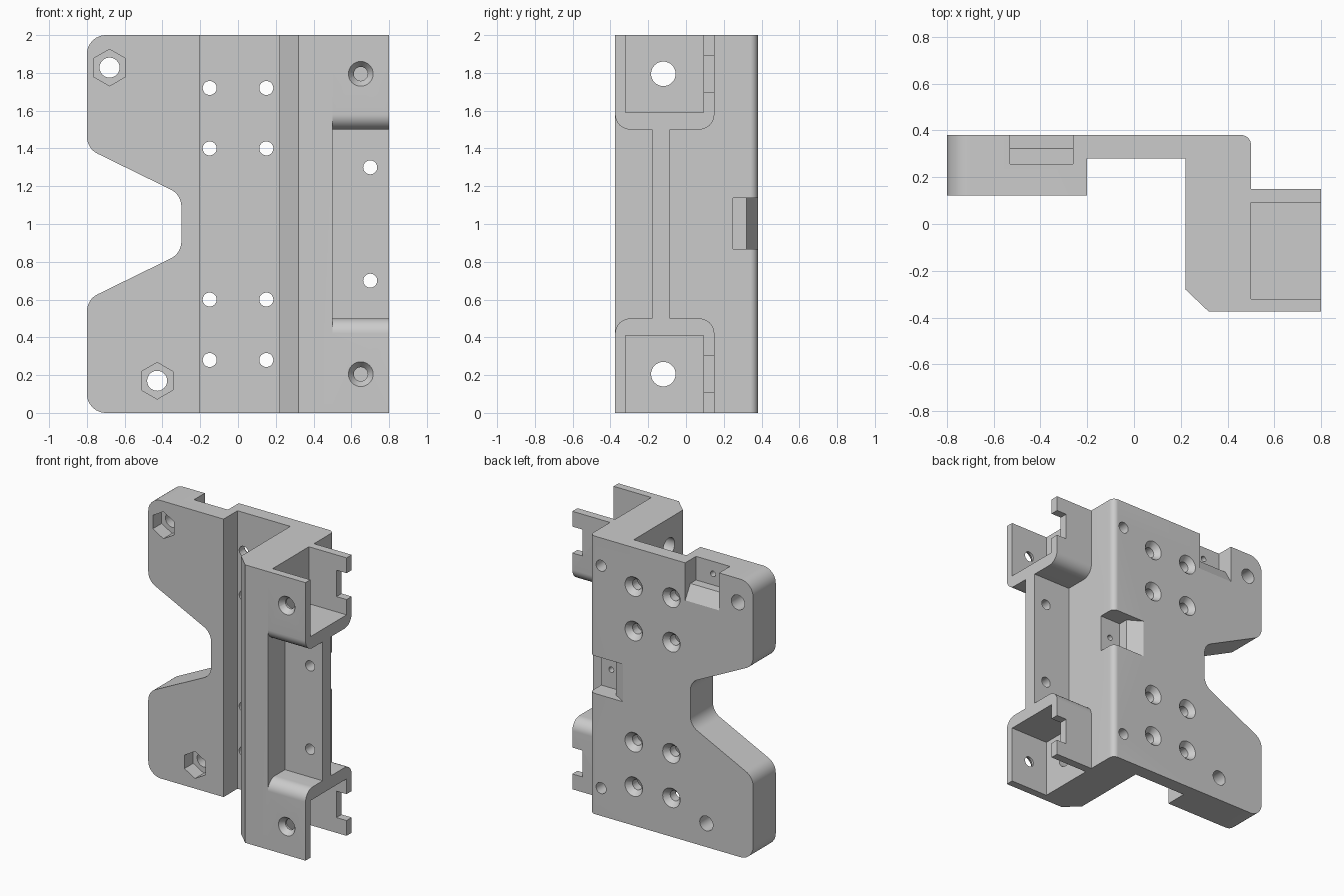
import bpy, bmesh, math
from mathutils import Vector, Matrix

cube = bpy.data.objects.get("Cube")
if cube:
    bpy.data.objects.remove(cube, do_unlink=True)

grey = bpy.data.materials.new("plain_grey")
grey.use_nodes = True
COLOR = (0.6, 0.6, 0.6, 1)
grey.diffuse_color = COLOR
grey.node_tree.nodes["Principled BSDF"].inputs["Base Color"].default_value = COLOR


def finish(name, bm):
    bmesh.ops.recalc_face_normals(bm, faces=bm.faces)
    mesh = bpy.data.meshes.new(name)
    bm.to_mesh(mesh)
    bm.free()
    mesh.materials.append(grey)
    obj = bpy.data.objects.new(name, mesh)
    bpy.context.collection.objects.link(obj)
    return obj


def fillet(points, steps=8):
    """Round each (u, v, radius) corner of an outline."""
    out = []
    for i, (u, v, *rest) in enumerate(points):
        p = Vector((u, v))
        if not rest:
            out.append(p)
            continue
        r = rest[0]
        a = (Vector(points[i - 1][:2]) - p).normalized()
        b = (Vector(points[(i + 1) % len(points)][:2]) - p).normalized()
        half = a.angle(b) / 2
        centre = p + (a + b).normalized() * r / math.sin(half)
        t = r / math.tan(half)
        start, end = p + a * t - centre, p + b * t - centre
        for k in range(steps + 1):
            spoke = start.lerp(end, k / steps)
            out.append(centre + spoke.normalized() * r)
    return out


def prism(name, points, axis, lo, hi):
    """Extrude an outline along an axis; the outline uses the other two axes."""
    place = {"x": lambda u, v, w: (w, u, v),
             "y": lambda u, v, w: (u, w, v),
             "z": lambda u, v, w: (u, v, w)}[axis]
    bm = bmesh.new()
    face = bm.faces.new([bm.verts.new(place(p[0], p[1], lo)) for p in fillet(points)])
    top = bmesh.ops.extrude_face_region(bm, geom=[face], use_keep_orig=True)["geom"]
    bmesh.ops.translate(bm, vec=place(0, 0, hi - lo),
                        verts=[g for g in top if isinstance(g, bmesh.types.BMVert)])
    return finish(name, bm)


def rect(u0, u1, v0, v1):
    return [(u0, v0), (u1, v0), (u1, v1), (u0, v1)]


def drill(start, direction, depth, r1, r2=None):
    """Round or tapered cutter running from start along direction."""
    d = Vector(direction)
    bm = bmesh.new()
    mat = Matrix.Translation(Vector(start) + d * depth / 2) @ d.to_track_quat("Z", "Y").to_matrix().to_4x4()
    bmesh.ops.create_cone(bm, cap_ends=True, segments=32, radius1=r1,
                          radius2=r1 if r2 is None else r2, depth=depth, matrix=mat)
    return finish("drill_cutter", bm)


def combine(target, other, operation):
    mod = target.modifiers.new("combine", "BOOLEAN")
    mod.operation = operation
    mod.solver = "EXACT"
    mod.object = other
    bpy.context.view_layer.objects.active = target
    bpy.ops.object.modifier_apply(modifier=mod.name)
    bpy.data.objects.remove(other, do_unlink=True)


def add(other):
    combine(bracket, other, "UNION")


def cut(other):
    combine(bracket, other, "DIFFERENCE")


BACK, FRONT = 0.38, -0.375
INTO_BACK, INTO_FRONT = (0, -1, 0), (0, 1, 0)

# Thin bridge and deep side block
bracket = prism("mounting_bracket", [
    (-0.25, 0.28), (0.22, 0.28), (0.22, -0.28), (0.32, FRONT),
    (0.5, FRONT), (0.5, BACK, 0.04), (-0.25, BACK)], "z", 0, 2)

# Thick plate with a tapered notch in its outer edge
add(prism("plate", [
    (-0.2, 0), (-0.8, 0, 0.1), (-0.8, 0.6, 0.1), (-0.3, 0.845, 0.1),
    (-0.3, 1.155, 0.1), (-0.8, 1.4, 0.1), (-0.8, 2, 0.1), (-0.2, 2)],
    "y", 0.122, BACK))

# Web joining the two sockets
add(prism("web", rect(-0.18, -0.085, 0.45, 1.55), "x", 0.45, 0.8))

# Open sockets at the top and bottom of the side block
for end, s in ((0, 1), (2, -1)):
    z = lambda h: end + s * h
    add(prism("socket", [(FRONT, z(0)), (FRONT, z(0.5), 0.08),
                         (0.15, z(0.5), 0.08), (0.15, z(0))], "x", 0.45, 0.8))
    cut(prism("socket_cutter", rect(-0.32, 0.092, z(-0.1), z(0.41)), "x", 0.5, 0.9))
    cut(prism("slot_cutter", rect(0.05, 0.2, z(0.11), z(0.3)), "x", 0.72, 0.9))
    # Cable passage, meeting bore and countersunk front hole
    cut(drill((0.1, -0.12, z(0.205)), (1, 0, 0), 0.5, 0.065))
    cut(drill((0.41, 0.4, z(0.2)), INTO_BACK, 0.52, 0.04))
    cut(drill((0.65, -0.4, z(0.205)), INTO_FRONT, 0.15, 0.037))
    cut(drill((0.65, FRONT - 0.01, z(0.205)), INTO_FRONT, 0.05, 0.073, 0.036))
    # Web hole
    cut(drill((0.7, -0.3, z(0.7)), INTO_FRONT, 0.3, 0.037))
    # Countersunk holes through the bridge
    for x in (-0.15, 0.15):
        for h in (0.28, 0.6):
            cut(drill((x, 0.5, z(h)), INTO_BACK, 0.5, 0.037))
            cut(drill((x, BACK + 0.01, z(h)), INTO_BACK, 0.05, 0.078, 0.036))

# Plate bolt holes with hexagonal nut recesses
for x, z in ((-0.68, 1.828), (-0.428, 0.17)):
    cut(drill((x, 0.5, z), INTO_BACK, 0.5, 0.053))
    hexagon = [(x + 0.097 * math.sin(k * math.pi / 3), z + 0.097 * math.cos(k * math.pi / 3))
               for k in range(6)]
    cut(prism("nut_cutter", hexagon, "y", 0, 0.222))

# Sloped back pockets, one open at the side and one at the top
cut(prism("side_pocket_cutter", [
    (0.6, 0.25), (0.335, 0.25), (0.335, 0.32), (0.218, 0.39), (0.6, 0.39)],
    "z", 0.868, 1.138))
cut(prism("top_pocket_cutter", [
    (0.257, 2.1), (0.257, 1.83), (0.322, 1.83), (0.39, 1.713), (0.39, 2.1)],
    "x", -0.53, -0.26))
for x, z in ((0.42, 1.0), (-0.395, 1.91)):
    cut(drill((x, 0.3, z), INTO_BACK, 0.14, 0.02))

# Crisp edges with smooth rounds
bpy.ops.object.select_all(action="DESELECT")
bracket.select_set(True)
bpy.context.view_layer.objects.active = bracket
bpy.ops.object.shade_smooth_by_angle(angle=math.radians(30))
